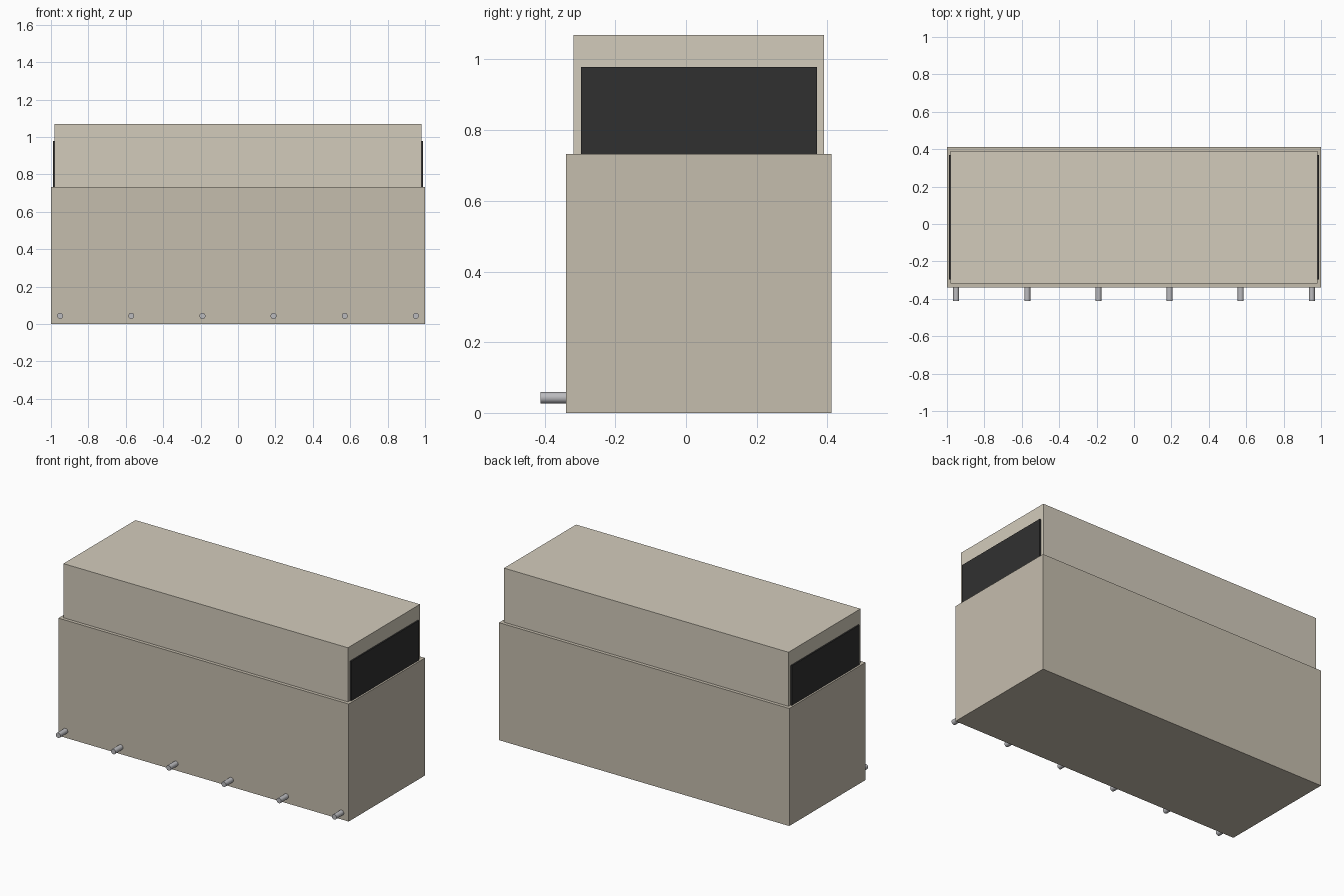
import bpy
import bmesh
from math import pi
from mathutils import Matrix

if "Cube" in bpy.data.objects:
    bpy.data.objects.remove(bpy.data.objects["Cube"])


def material(name, rgb):
    m = bpy.data.materials.new(name)
    m.diffuse_color = (*rgb, 1)
    m.use_nodes = True
    m.node_tree.nodes["Principled BSDF"].inputs["Base Color"].default_value = m.diffuse_color
    return m


BODY = material("beige", (0.56, 0.51, 0.42))
HOOD = material("light_beige", (0.65, 0.60, 0.50))
DARK = material("dark_panel", (0.03, 0.03, 0.03))
METAL = material("metal", (0.5, 0.5, 0.52))


def finish(name, bm, mat):
    mesh = bpy.data.meshes.new(name)
    bm.to_mesh(mesh)
    bm.free()
    mesh.materials.append(mat)
    ob = bpy.data.objects.new(name, mesh)
    bpy.context.collection.objects.link(ob)
    return ob


def box(name, x, y, z, mat):
    """Box spanning the (min, max) pairs x, y, z."""
    bm = bmesh.new()
    spans = (x, y, z)
    centre = [(a + b) / 2 for a, b in spans]
    size = [b - a for a, b in spans]
    bmesh.ops.create_cube(bm, size=1, matrix=Matrix.Translation(centre) @ Matrix.Diagonal((*size, 1)))
    return finish(name, bm, mat)


def rod_y(name, x, z, y0, y1, radius, mat):
    """Smooth-sided cylinder lying along y."""
    bm = bmesh.new()
    bmesh.ops.create_cone(
        bm, cap_ends=True, segments=24, radius1=radius, radius2=radius, depth=y1 - y0,
        matrix=Matrix.Translation((x, (y0 + y1) / 2, z)) @ Matrix.Rotation(pi / 2, 4, 'X'))
    for f in bm.faces:
        f.smooth = len(f.verts) == 4
    for e in bm.edges:
        e.smooth = all(f.smooth for f in e.link_faces)
    return finish(name, bm, mat)


# Lower cabinet and the slightly inset upper housing
box("lower_cabinet", (-1, 1), (-0.339, 0.412), (0, 0.732), BODY)
box("upper_housing", (-0.98, 0.98), (-0.318, 0.391), (0.732, 1.069), HOOD)

# Dark panels on both ends of the housing
for side, label in ((-1, "left"), (1, "right")):
    box(label + "_end_panel", sorted((side * 0.97, side * 0.989)),
        (-0.297, 0.37), (0.732, 0.979), DARK)

# Row of outlet pipes along the front foot
for i in range(6):
    rod_y(f"outlet_pipe_{i + 1}", -0.951 + i * 0.3804, 0.043, -0.412, -0.33, 0.016, METAL)
